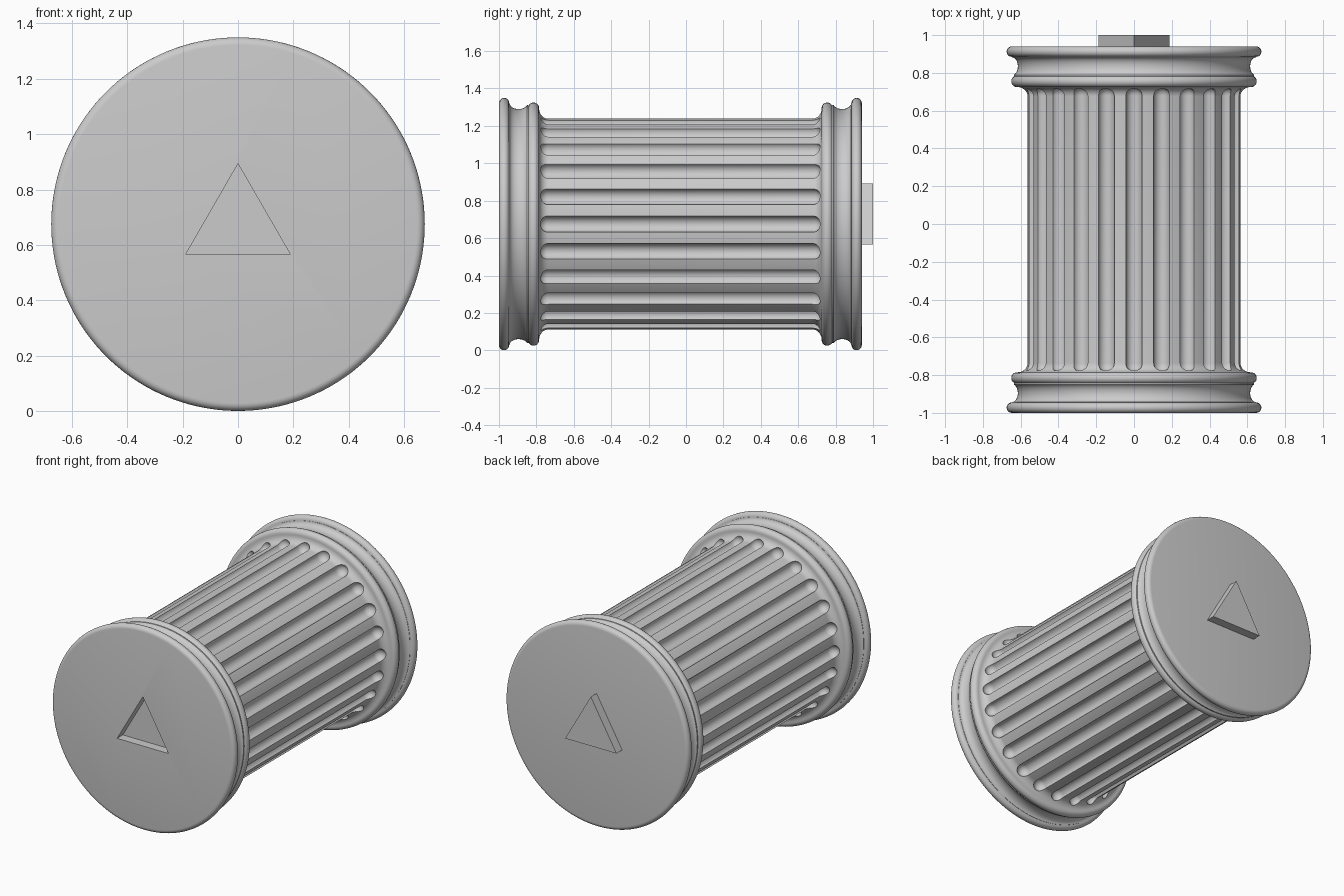
import bpy
import bmesh
from math import sin, cos, pi, radians
from mathutils import Matrix, Vector

if "Cube" in bpy.data.objects:
    bpy.data.objects.remove(bpy.data.objects["Cube"])

FRONT, BACK = -1.0, 0.94
AXIS_Z = 0.675
SHAFT_R = 0.565
FLUTES = 24
FLUTE_R = 0.043

stone = bpy.data.materials.new("grey stone")
stone.use_nodes = True
GREY = (0.6, 0.6, 0.6, 1)
stone.diffuse_color = GREY
stone.node_tree.nodes["Principled BSDF"].inputs["Base Color"].default_value = GREY


def arc(r, s, rad_r, rad_s, start, end, steps):
    """Elliptical arc of (radius, distance along axis) points."""
    angles = [radians(start + (end - start) * i / steps) for i in range(steps + 1)]
    return [(r + rad_r * cos(a), s + rad_s * sin(a)) for a in angles]


def lathe(bm, profile, segments, matrix=Matrix()):
    """Turn (radius, y) points about the y axis, with closed ends."""
    rings = []
    for r, y in profile:
        ring = []
        for i in range(segments):
            a = 2 * pi * i / segments
            ring.append(bm.verts.new(matrix @ Vector((r * cos(a), y, r * sin(a)))))
        rings.append(ring)
    for low, high in zip(rings, rings[1:]):
        for i in range(segments):
            j = (i + 1) % segments
            bm.faces.new((low[i], low[j], high[j], high[i]))
    bm.faces.new(rings[0][::-1])
    bm.faces.new(rings[-1])


def finish(name, bm):
    bmesh.ops.recalc_face_normals(bm, faces=bm.faces)
    mesh = bpy.data.meshes.new(name)
    bm.to_mesh(mesh)
    bm.free()
    mesh.materials.append(stone)
    obj = bpy.data.objects.new(name, mesh)
    obj.location.z = AXIS_Z
    bpy.context.collection.objects.link(obj)
    return obj


def triangle_prism(name, y0, y1):
    bm = bmesh.new()
    # A three-sided lathe, turned so that one corner points up
    lathe(bm, [(0.218, y0), (0.218, y1)], 3, Matrix.Rotation(-pi / 2, 4, 'Y'))
    return finish(name, bm)


def cut(target, cutter):
    cutter.hide_render = True
    mod = target.modifiers.new(cutter.name, 'BOOLEAN')
    mod.operation = 'DIFFERENCE'
    mod.solver = 'EXACT'
    mod.object = cutter
    bpy.ops.object.select_all(action='DESELECT')
    bpy.context.view_layer.objects.active = target
    target.select_set(True)
    bpy.ops.object.modifier_apply(modifier=mod.name)
    bpy.data.objects.remove(cutter)


# Collar moulding: outer bead, hollow, inner bead, flare into the shaft
collar = (arc(0.647, 0.0275, 0.0275, 0.0275, -90, 90, 10)
          + arc(0.647, 0.105, 0.032, 0.048, -90, -250, 12)
          + arc(0.62, 0.185, 0.03, 0.03, -60, 90, 9)
          + arc(0.615, 0.265, 0.05, 0.05, -90, -180, 8))

# Column body, with the same collar at both ends
profile = [(r, FRONT + s) for r, s in collar]
profile += [(r, BACK - s) for r, s in reversed(collar)]
bm = bmesh.new()
lathe(bm, profile, 144)
column = finish("column_drum", bm)

# Round-ended flutes around the shaft
tip = 0.218
end = [(r, s) for r, s in arc(0, tip + FLUTE_R, FLUTE_R, FLUTE_R, -88, 0, 6)]
capsule = [(r, FRONT + s) for r, s in end] + [(r, BACK - s) for r, s in reversed(end)]
bm = bmesh.new()
for i in range(FLUTES):
    turn = Matrix.Rotation(2 * pi * i / FLUTES, 4, 'Y')
    lathe(bm, capsule, 24, turn @ Matrix.Translation((SHAFT_R, 0, 0)))
cut(column, finish("flute_cutter", bm))

# Triangular socket in front and matching peg at the back
cut(column, triangle_prism("socket_cutter", FRONT - 0.1, FRONT + 0.06))
bpy.ops.object.shade_smooth_by_angle(angle=radians(30))
triangle_prism("locating_peg", BACK - 0.02, BACK + 0.06)
